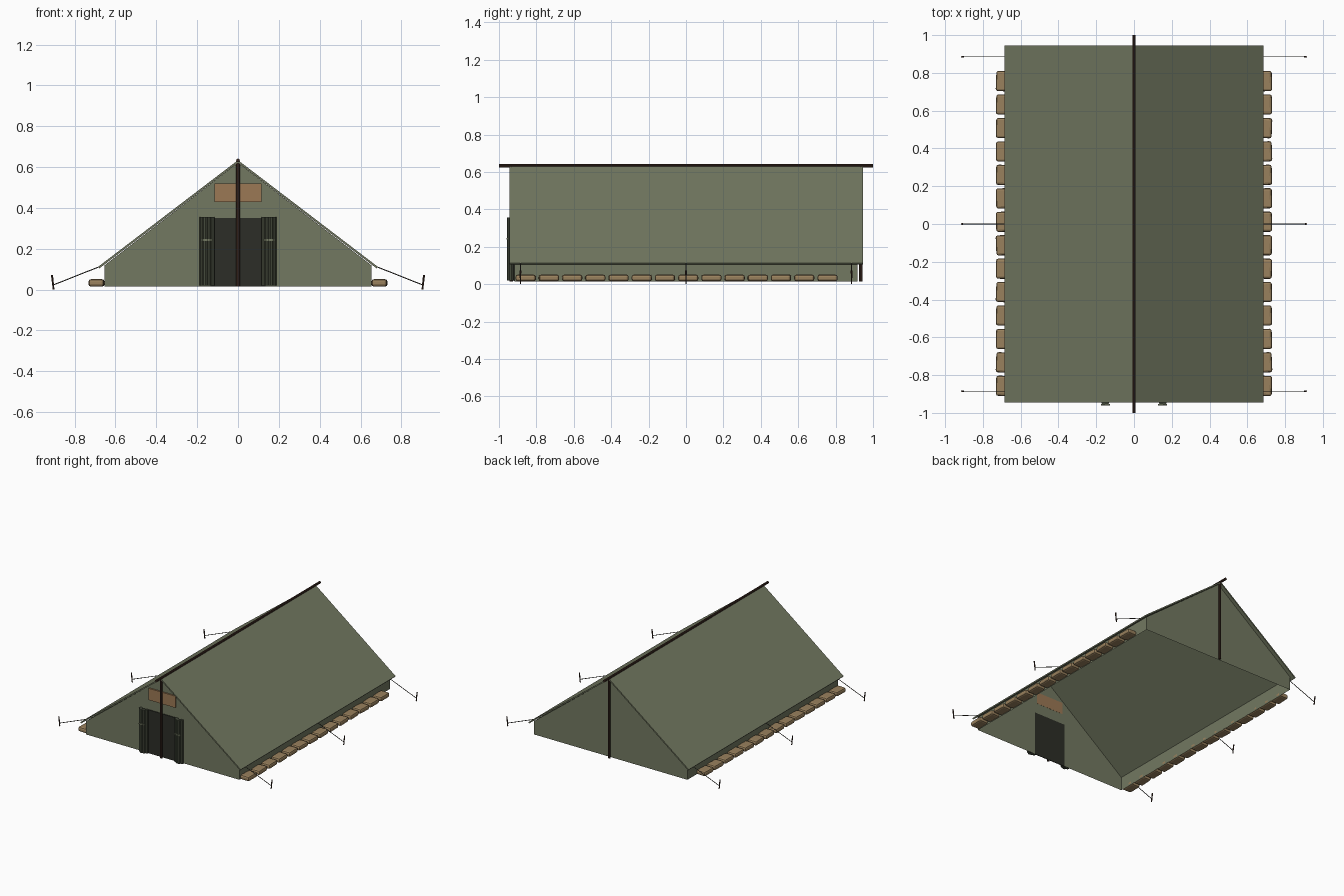
import bpy, bmesh, random
from math import atan2, hypot
from mathutils import Vector, Matrix

if "Cube" in bpy.data.objects:
    bpy.data.objects.remove(bpy.data.objects["Cube"])

random.seed(4)


def material(name, r, g, b):
    m = bpy.data.materials.new(name)
    m.diffuse_color = (r, g, b, 1)
    m.use_nodes = True
    m.node_tree.nodes["Principled BSDF"].inputs["Base Color"].default_value = m.diffuse_color
    return m


CANVAS = material("canvas", 0.17, 0.19, 0.12)
FLAP = material("dark_canvas", 0.06, 0.07, 0.045)
DARK = material("doorway_dark", 0.025, 0.027, 0.02)
WOOD = material("dark_wood", 0.05, 0.025, 0.017)
SACK = material("sackcloth", 0.32, 0.22, 0.11)
BOARD = material("board", 0.33, 0.19, 0.09)
ROPE = material("rope", 0.06, 0.055, 0.045)


def finish(name, bm, mat):
    me = bpy.data.meshes.new(name)
    bm.to_mesh(me)
    bm.free()
    ob = bpy.data.objects.new(name, me)
    bpy.context.collection.objects.link(ob)
    me.materials.append(mat)
    return ob


def box(name, size, loc, mat, rot=None, bevel=0, segs=1):
    bm = bmesh.new()
    bmesh.ops.create_cube(bm, size=1)
    bmesh.ops.scale(bm, vec=size, verts=bm.verts)
    if bevel:
        bmesh.ops.bevel(bm, geom=bm.edges[:], offset=bevel, segments=segs,
                        profile=0.5, affect='EDGES')
    ob = finish(name, bm, mat)
    ob.matrix_world = Matrix.Translation(loc) @ (rot or Matrix())
    return ob


def rod(name, a, b, r, mat, sides=8, r2=None):
    a, b = Vector(a), Vector(b)
    bm = bmesh.new()
    bmesh.ops.create_cone(bm, cap_ends=True, segments=sides, radius1=r,
                          radius2=r if r2 is None else r2, depth=(b - a).length)
    ob = finish(name, bm, mat)
    ob.matrix_world = (Matrix.Translation((a + b) / 2)
                       @ (b - a).to_track_quat('Z', 'Y').to_matrix().to_4x4())
    return ob


# Tent body: two gables and two low side walls, open underneath
bm = bmesh.new()
profile = [(-0.655, 0.015), (-0.655, 0.118), (0, 0.622), (0.655, 0.118), (0.655, 0.015)]
front, back = [[bm.verts.new((x, y, z)) for x, z in profile] for y in (-0.918, 0.918)]
bm.faces.new(front[::-1])
bm.faces.new(back)
for i in (0, 3):
    bm.faces.new((front[i], front[i + 1], back[i + 1], back[i]))
bmesh.ops.recalc_face_normals(bm, faces=bm.faces)
finish("tent_walls", bm, CANVAS)

# Roof sheet with slight thickness, overhanging the walls
bm = bmesh.new()
section = [(-0.685, 0.112), (0, 0.634), (0.685, 0.112), (0.679, 0.104), (0, 0.622), (-0.679, 0.104)]
a, b = [[bm.verts.new((x, y, z)) for x, z in section] for y in (-0.945, 0.945)]
for i in range(6):
    j = (i + 1) % 6
    bm.faces.new((a[i], a[j], b[j], b[i]))
for v in (a, b):
    bm.faces.new((v[0], v[1], v[4], v[5]))
    bm.faces.new((v[1], v[2], v[3], v[4]))
bmesh.ops.recalc_face_normals(bm, faces=bm.faces)
finish("roof_sheet", bm, CANVAS)

# Ridge pole and upright poles
rod("ridge_pole", (0, -1, 0.633), (0, 1, 0.633), 0.009, WOOD)
for name, y in (("front_pole", -0.934), ("back_pole", 0.934)):
    rod(name, (0, y, 0.015), (0, y, 0.63), 0.009, WOOD)

# Doorway panel and blank board above it
box("doorway", (0.27, 0.006, 0.335), (0, -0.92, 0.183), DARK)
box("door_board", (0.23, 0.012, 0.09), (0, -0.923, 0.475), BOARD)

for s, side in ((-1, "left"), (1, "right")):
    # Rolled door flaps with ties
    for i, (dx, y) in enumerate(((-0.024, -0.934), (-0.008, -0.943), (0.009, -0.946), (0.025, -0.934))):
        x = s * (0.151 + dx)
        rod(f"{side}_door_flap_{i}", (x, y, 0.02), (x, y, 0.355), 0.012, FLAP)
    box(f"{side}_flap_tie", (0.05, 0.008, 0.008), (s * 0.151, -0.957, 0.243), CANVAS)

    # Sandbags along the foot of the wall
    for i in range(14):
        turn = Matrix.Rotation(random.uniform(-0.05, 0.05), 4, 'Z')
        box(f"{side}_sandbag_{i}", (0.075, 0.107, 0.036),
            (s * 0.693, -0.857 + i * 0.1241, 0.033), SACK, turn, 0.012, 2)

    # Guy ropes and pegs
    for i, y in enumerate((-0.885, 0, 0.885)):
        rod(f"{side}_guy_rope_{i}", (s * 0.68, y, 0.112), (s * 0.907, y, 0.022), 0.0025, ROPE, 6)
        rod(f"{side}_peg_{i}", (s * 0.903, y, 0), (s * 0.911, y, 0.072), 0.004, WOOD, 6, 0.005)
